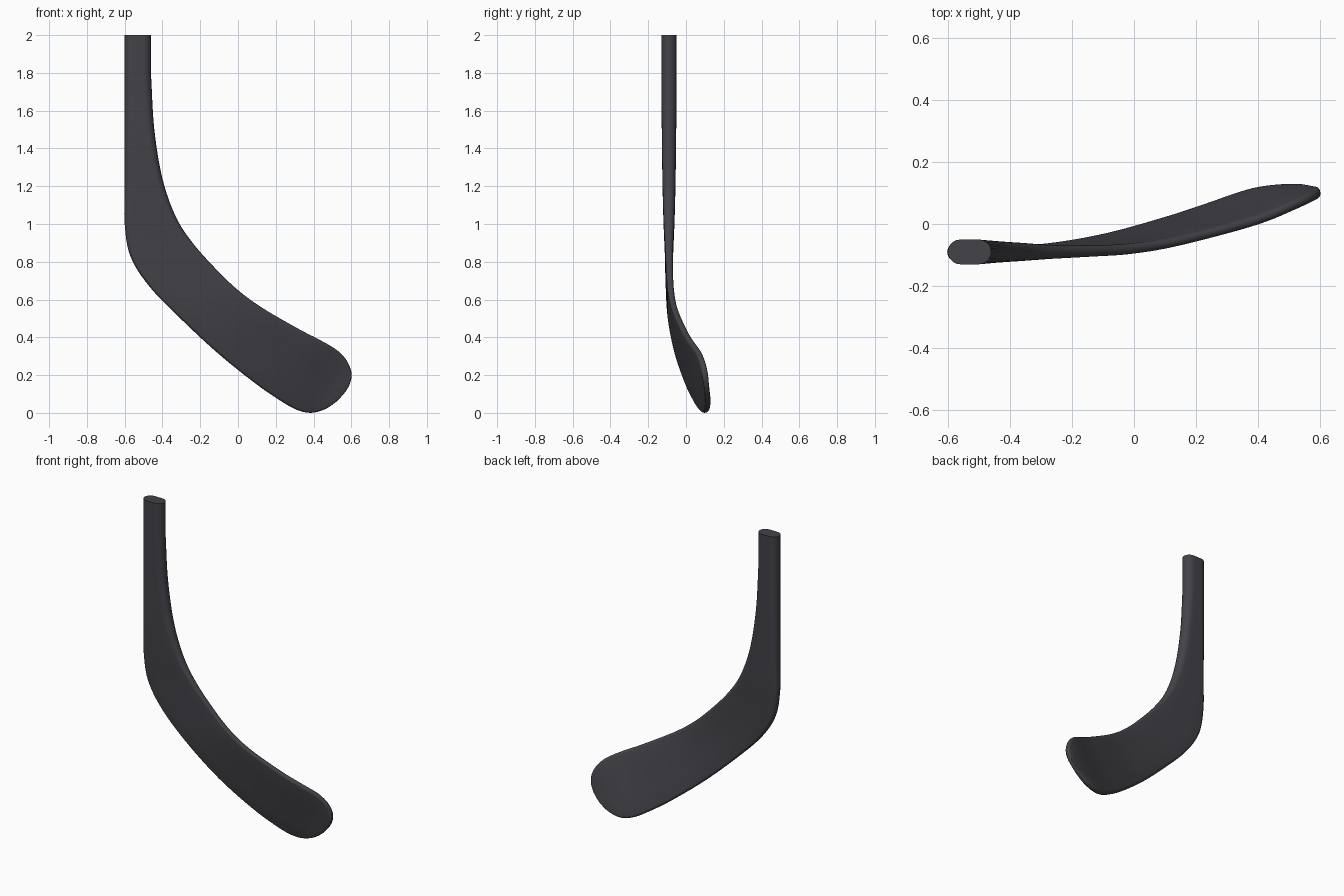
import bpy, bmesh, math
from mathutils import Vector

if "Cube" in bpy.data.objects:
    bpy.data.objects.remove(bpy.data.objects["Cube"])

# Stations down the stick: heel-side edge (x, y, z), inner edge (x, y, z), half thickness
STATIONS = [
    (-.60, -.09, 1.78, -.46, -.09, 1.78, .040),
    (-.60, -.09, 1.45, -.443, -.09, 1.50, .038),
    (-.60, -.09, 1.18, -.40, -.09, 1.24, .034),
    (-.60, -.09, 1.00, -.33, -.09, 1.04, .029),
    (-.57, -.09, .83, -.24, -.09, .90, .022),
    (-.47, -.09, .67, -.12, -.087, .765, .018),
    (-.30, -.08, .495, 0.0, -.08, .65, .017),
    (-.10, -.045, .31, .13, -.06, .555, .016),
    (.10, .01, .15, .32, -.012, .445, .016),
    (.24, .056, .055, .43, .022, .388, .016),
    (.32, .084, .013, .52, .060, .335, .016),
    (.39, .104, .001, .57, .083, .285, .016),
    (.46, .113, .02, .597, .097, .23, .016),
    (.52, .116, .06, .60, .103, .185, .015),
    (.565, .113, .108, .59, .107, .15, .012),
]


def smooth_path(rows, steps):
    """Catmull-Rom interpolation of station rows."""
    ext = [[2 * a - b for a, b in zip(rows[0], rows[1])]] + list(rows)
    ext.append([2 * a - b for a, b in zip(rows[-1], rows[-2])])
    out = []
    for i in range(1, len(ext) - 2):
        for k in range(steps):
            t = k / steps
            out.append([.5 * (2 * b + (c - a) * t + (2 * a - 5 * b + 4 * c - d) * t ** 2
                              + (3 * b - a - 3 * c + d) * t ** 3)
                        for a, b, c, d in zip(*ext[i - 1:i + 3])])
    out.append(list(rows[-1]))
    return out


def section(row, tangent):
    """Slab section with round edges, spanning the two edge points."""
    lo, hi, t = Vector(row[:3]), Vector(row[3:6]), row[6]
    mid, half = (lo + hi) / 2, (hi - lo).length / 2
    u = (hi - lo).normalized()
    v = u.cross(tangent).normalized()
    flat = max(half - t, 0)
    pts = []
    for sign in (1, -1):
        for k in range(11):
            a = -math.pi / 2 + math.pi * k / 10
            pts.append((sign * (flat + t * math.cos(a)), sign * t * math.sin(a)))
        for f in (.5, 0, -.5):
            pts.append((sign * flat * f, sign * t))
    return [mid + u * x + v * y for x, y in pts]


def loft(name, rows):
    bm = bmesh.new()
    mids = [(Vector(r[:3]) + Vector(r[3:6])) / 2 for r in rows]
    rings = []
    for i, r in enumerate(rows):
        tangent = mids[min(i + 1, len(rows) - 1)] - mids[max(i - 1, 0)]
        rings.append([bm.verts.new(p) for p in section(r, tangent)])
    for a, b in zip(rings, rings[1:]):
        for j in range(len(a)):
            k = (j + 1) % len(a)
            bm.faces.new((a[j], a[k], b[k], b[j]))
    bm.faces.new(rings[0])
    bm.faces.new(rings[-1])
    bmesh.ops.recalc_face_normals(bm, faces=bm.faces)
    mesh = bpy.data.meshes.new(name)
    bm.to_mesh(mesh)
    bm.free()
    obj = bpy.data.objects.new(name, mesh)
    bpy.context.collection.objects.link(obj)
    bpy.ops.object.select_all(action='DESELECT')
    obj.select_set(True)
    bpy.context.view_layer.objects.active = obj
    bpy.ops.object.shade_smooth_by_angle(angle=math.radians(50))
    mat = bpy.data.materials.get("charcoal") or bpy.data.materials.new("charcoal")
    mat.diffuse_color = (.055, .055, .065, 1)
    mat.use_nodes = True
    mat.node_tree.nodes["Principled BSDF"].inputs["Base Color"].default_value = mat.diffuse_color
    mesh.materials.append(mat)
    return obj


# Curved blade with its neck, and the short shaft stub above the seam
loft("blade", smooth_path(STATIONS, 6))
loft("shaft_stub", [(-.60, -.09, 2, -.46, -.09, 2, .04), STATIONS[0]])
